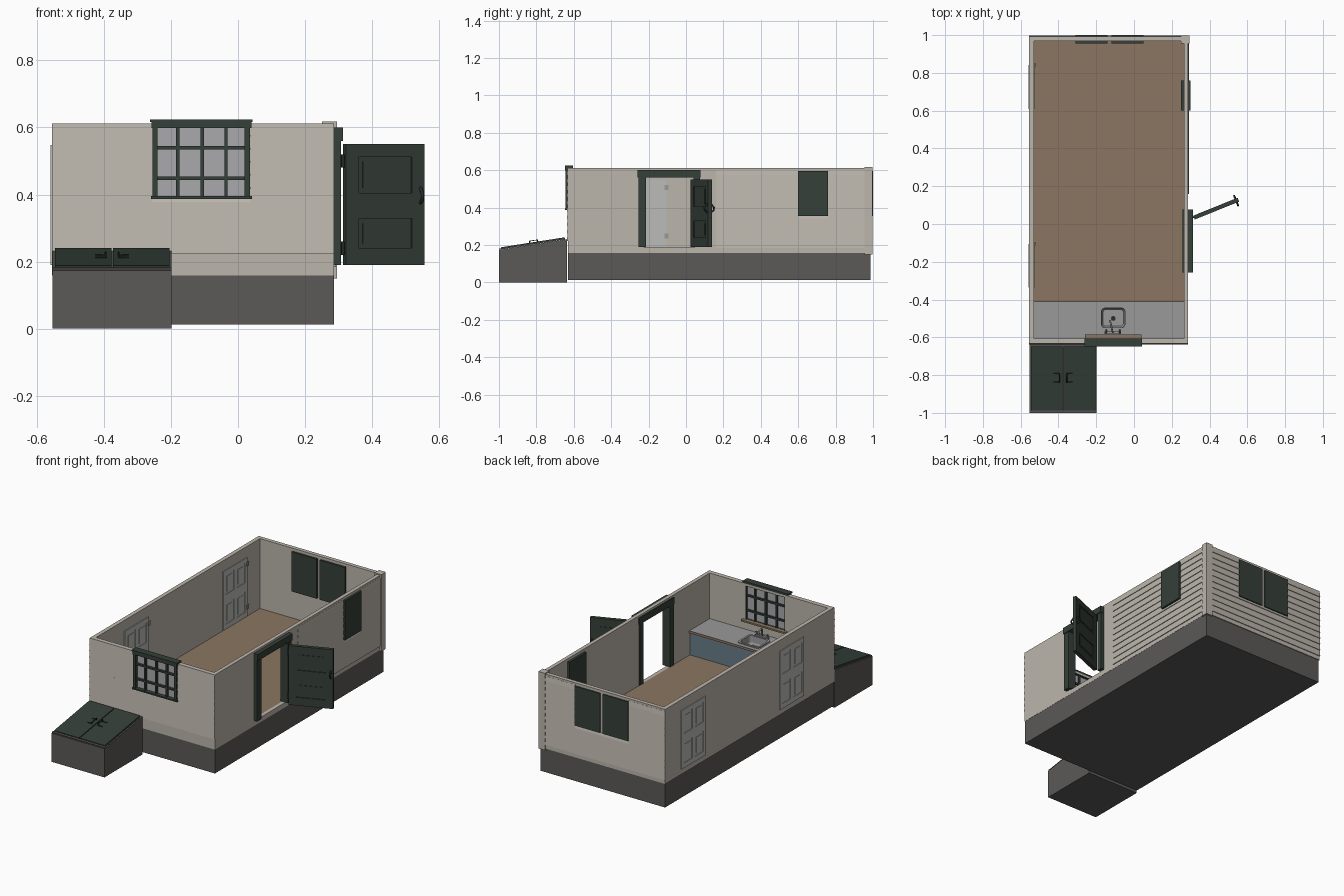
import bpy, bmesh, math
from mathutils import Vector, Matrix

if "Cube" in bpy.data.objects:
    bpy.data.objects.remove(bpy.data.objects["Cube"])

def mat(name, r, g, b):
    m = bpy.data.materials.new(name)
    m.diffuse_color = (r, g, b, 1)
    m.use_nodes = True
    m.node_tree.nodes["Principled BSDF"].inputs["Base Color"].default_value = m.diffuse_color
    return m

SIDING = mat("siding", .50, .46, .41)
GREEN = mat("green_paint", .035, .05, .04)
STONE = mat("stone", .105, .10, .095)
WOOD = mat("wood", .26, .18, .12)
BLUE = mat("blue_paint", .14, .20, .25)
DARK = mat("dark_metal", .02, .025, .025)
LIGHT = mat("light_paint", .5, .5, .48)
STEEL = mat("steel", .32, .32, .32)
GLASS = mat("glass", .4, .4, .42)

def finish(name, bm, material):
    bmesh.ops.recalc_face_normals(bm, faces=bm.faces)
    me = bpy.data.meshes.new(name)
    bm.to_mesh(me)
    bm.free()
    ob = bpy.data.objects.new(name, me)
    bpy.context.collection.objects.link(ob)
    if material:
        me.materials.append(material)
    return ob

def boxes(name, items, material=None):
    """One object from (x0,x1,y0,y1,z0,z1) boxes."""
    bm = bmesh.new()
    for x0, x1, y0, y1, z0, z1 in items:
        m = Matrix.Translation(((x0+x1)/2, (y0+y1)/2, (z0+z1)/2)) @ \
            Matrix.Diagonal((x1-x0, y1-y0, z1-z0, 1))
        bmesh.ops.create_cube(bm, size=1, matrix=m)
    return finish(name, bm, material)

def prism(bm, pts, vec):
    a = [bm.verts.new(p) for p in pts]
    b = [bm.verts.new(Vector(p) + Vector(vec)) for p in pts]
    bm.faces.new(a)
    bm.faces.new(b[::-1])
    for i in range(len(a)):
        j = (i + 1) % len(a)
        bm.faces.new((a[i], b[i], b[j], a[j]))

def cut(ob, *dims):
    c = boxes("cutter", [dims])
    c.hide_render = True
    md = ob.modifiers.new("cut", 'BOOLEAN')
    md.operation, md.object, md.solver = 'DIFFERENCE', c, 'EXACT'
    bpy.context.view_layer.objects.active = ob
    bpy.ops.object.modifier_apply(modifier=md.name)
    bpy.data.objects.remove(c)

def siding(name, runs, normal, step=.039, d=.005):
    """Lapped boards; each run is (start, end, z0, z1) with start/end in plan."""
    bm = bmesh.new()
    n = Vector((*normal, 0)) * d
    for s, e, z0, z1 in runs:
        p, v = Vector((*s, 0)), Vector((*e, 0)) - Vector((*s, 0))
        z = z0
        while z < z1 - .005:
            t = min(z + step, z1)
            up = Vector((0, 0, 1))
            prism(bm, [p + up*z, p + n + up*z, p + n*.15 + up*t, p + up*t], v)
            z = t
    return finish(name, bm, SIDING)

def panel_door(name, w, h, t, core, cols, rows, material, loc, angle):
    """Framed door with raised fields, hinged at its local origin."""
    it = [(0, w, -core/2, core/2, 0, h)]
    us = [0] + [u for c in cols for u in c] + [w]
    vs = [0] + [v for r in rows for v in r] + [h]
    it += [(us[i], us[i+1], -t/2, t/2, 0, h) for i in range(0, len(us), 2)]
    for a, b in cols:
        it += [(a, b, -t/2, t/2, vs[i], vs[i+1]) for i in range(0, len(vs), 2)]
        for c, d in rows:
            f = core/2 + (t - core)*.3
            it.append((a+.014, b-.014, -f, f, c+.014, d-.014))
    ob = boxes(name, it, material)
    ob.location, ob.rotation_euler = loc, (0, 0, angle)
    return ob

def tube(name, pts, r, material):
    cu = bpy.data.curves.new(name, 'CURVE')
    cu.dimensions, cu.bevel_depth, cu.bevel_resolution, cu.use_fill_caps = '3D', r, 2, True
    sp = cu.splines.new('POLY')
    sp.points.add(len(pts) - 1)
    for q, p in zip(sp.points, pts):
        q.co = (*p, 1)
    ob = bpy.data.objects.new(name, cu)
    bpy.context.collection.objects.link(ob)
    cu.materials.append(material)
    return ob

# foundation and floor
boxes("foundation", [(-.55, .286, -.63, .987, .012, .16)], STONE)
boxes("floor", [(-.53, .265, -.605, .968, .16, .187)], WOOD)

# walls with window and entry openings
walls = boxes("walls", [(-.555, .287, -.632, .992, .158, .612)], SIDING)
cut(walls, -.53, .264, -.605, .968, .1, .7)
cut(walls, -.242, .022, -.7, -.55, .393, .60)
cut(walls, .2, .4, -.225, .045, .187, .565)
F = -.632
siding("front_siding", [((-.555, F), (-.255, F), .222, .612), ((.037, F), (.287, F), .222, .612),
                        ((-.255, F), (.037, F), .222, .388)], (0, -1))
siding("right_siding", [((.287, .16), (.287, .60), .183, .60), ((.287, .60), (.287, .76), .183, .355),
                        ((.287, .76), (.287, .955), .183, .60)], (1, 0))
siding("back_siding", [((-.555, .992), (-.31, .992), .183, .60), ((-.31, .992), (.05, .992), .183, .355),
                       ((.05, .992), (.25, .992), .183, .60)], (0, 1))
boxes("corner_post", [(.25, .295, .955, .998, .15, .618)], SIDING)

# front window
win = [(-.255, -.24, -.643, -.605, .39, .61), (.02, .036, -.643, -.605, .39, .61),
       (-.258, .04, -.646, -.605, .598, .618), (-.262, .043, -.648, -.605, .616, .624),
       (-.26, .042, -.648, -.605, .386, .395)]
win += [(x-.005, x+.005, -.638, -.61, .395, .60) for x in (-.18, -.107, -.036)]
win += [(-.24, .02, -.638, -.61, z-.005, z+.005) for z in (.539, .449)]
boxes("window_frame", win, GREEN)
boxes("window_glass", [(-.24, .02, -.624, -.621, .395, .60)], GLASS)
boxes("window_stool", [(-.26, .04, -.606, -.585, .386, .396)], WOOD)

# shutters set through the right and back walls
boxes("right_shutter", [(.25, .30, .60, .76, .355, .595)], GREEN)
for side, x in (("left", -.31), ("right", -.12)):
    boxes(f"back_shutter_{side}", [(x, x+.17, .955, 1.0, .355, .595)], GREEN)

# entry frame and open door
boxes("entry_frame", [(.258, .308, -.255, -.215, .19, .565), (.258, .308, .04, .075, .19, .565),
                      (.258, .313, -.258, .077, .56, .60)], GREEN)
A = math.atan2(.095, .235)
panel_door("entry_door", .253, .36, .022, .012, [(.042, .212)], [(.05, .138), (.215, .322)],
           GREEN, (.318, .034, .19), A)
def on_door(u, v, z):
    return (.318 + u*math.cos(A) - v*math.sin(A), .034 + u*math.sin(A) + v*math.cos(A), z)
for s in (-1, 1):
    tube("door_handle", [on_door(.24, s*.010, .375), on_door(.24, s*.026, .385),
                         on_door(.24, s*.028, .40), on_door(.24, s*.010, .42)], .005, DARK)
for z in (.24, .50):
    tube("entry_hinge", [(.313, .036, z-.02), (.313, .036, z+.02)], .005, DARK)

# panelled doors in the left wall
for i, y in enumerate((-.336, .61)):
    panel_door(f"left_door_{i+1}", .231, .357, .034, .0265, [(.022, .102), (.129, .209)],
               [(.03, .155), (.21, .33)], LIGHT, (-.5425, y, .19), math.pi/2)
    boxes(f"left_door_hinges_{i+1}", [(-.526, -.522, y+.222, y+.242, z, z+.025)
                                      for z in (.235, .495)], STEEL)

# sloped cellar entrance
bm = bmesh.new()
prism(bm, [(-.554, -1, 0), (-.554, -.636, 0), (-.554, -.636, .231), (-.554, -1, .174)],
      (.356, 0, 0))
finish("cellar_base", bm, STONE)
slope = math.atan2(.057, .364)
def lay(ob):
    ob.location, ob.rotation_euler = (0, -.998, .175), (slope, 0, 0)
lay(boxes("cellar_trim", [(-.553, -.199, 0, .012, 0, .006)], STONE))
for side, x0, x1, hx, d in (("left", -.546, -.378, -.395, -1), ("right", -.373, -.205, -.356, 1)):
    lay(boxes(f"cellar_door_{side}", [(x0, x1, .012, .355, 0, .011)], GREEN))
    lay(tube(f"cellar_handle_{side}", [(hx+d*.03, .165, .012), (hx, .165, .012), (hx, .165, .02),
                                       (hx, .21, .02), (hx, .21, .012), (hx+d*.03, .21, .012)],
             .003, DARK))

# kitchen cabinet and worktop with sink hole
boxes("cabinet", [(-.53, .264, -.419, -.415, .187, .325)], BLUE)
boxes("worktop", [(-.53, -.175, -.605, -.412, .323, .335), (-.045, .264, -.605, -.412, .323, .335),
                  (-.175, -.045, -.605, -.552, .323, .335), (-.175, -.045, -.442, -.412, .323, .335)], STEEL)
boxes("worktop_edge", [(-.53, .264, -.412, -.408, .322, .336)], WOOD)

# sink basin from stacked rounded rectangles
bm = bmesh.new()
loops = []
for w, h, r, z in ((.146, .126, .02, .335), (.146, .126, .02, .34), (.124, .104, .018, .34),
                   (.12, .10, .018, .30), (.108, .088, .016, .288)):
    loop = []
    for q, (sx, sy) in enumerate(((1, 1), (-1, 1), (-1, -1), (1, -1))):
        for k in range(5):
            a = (q + k/4) * math.pi/2
            loop.append(bm.verts.new((-.11 + sx*(w/2-r) + r*math.cos(a),
                                      -.497 + sy*(h/2-r) + r*math.sin(a), z)))
    loops.append(loop)
for a, b in zip(loops, loops[1:]):
    for i in range(20):
        bm.faces.new((a[i], a[(i+1) % 20], b[(i+1) % 20], b[i]))
bm.faces.new(loops[-1])
finish("sink", bm, STEEL)
tube("sink_drain", [(-.11, -.5, .287), (-.11, -.5, .29)], .013, DARK)

# faucet
boxes("faucet_base", [(-.155, -.068, -.582, -.568, .335, .343)], STEEL)
arc = [(-.111-.003*k, -.572 + .03*(1-math.cos(k*math.pi/6)), .375 + .02*math.sin(k*math.pi/6))
       for k in range(7)]
tube("faucet_spout", [(-.111, -.572, .34)] + arc, .005, STEEL)
for x in (-.148, -.075):
    tube("faucet_handle", [(x, -.575, .34), (x, -.575, .358), (x, -.56, .362)], .004, STEEL)
